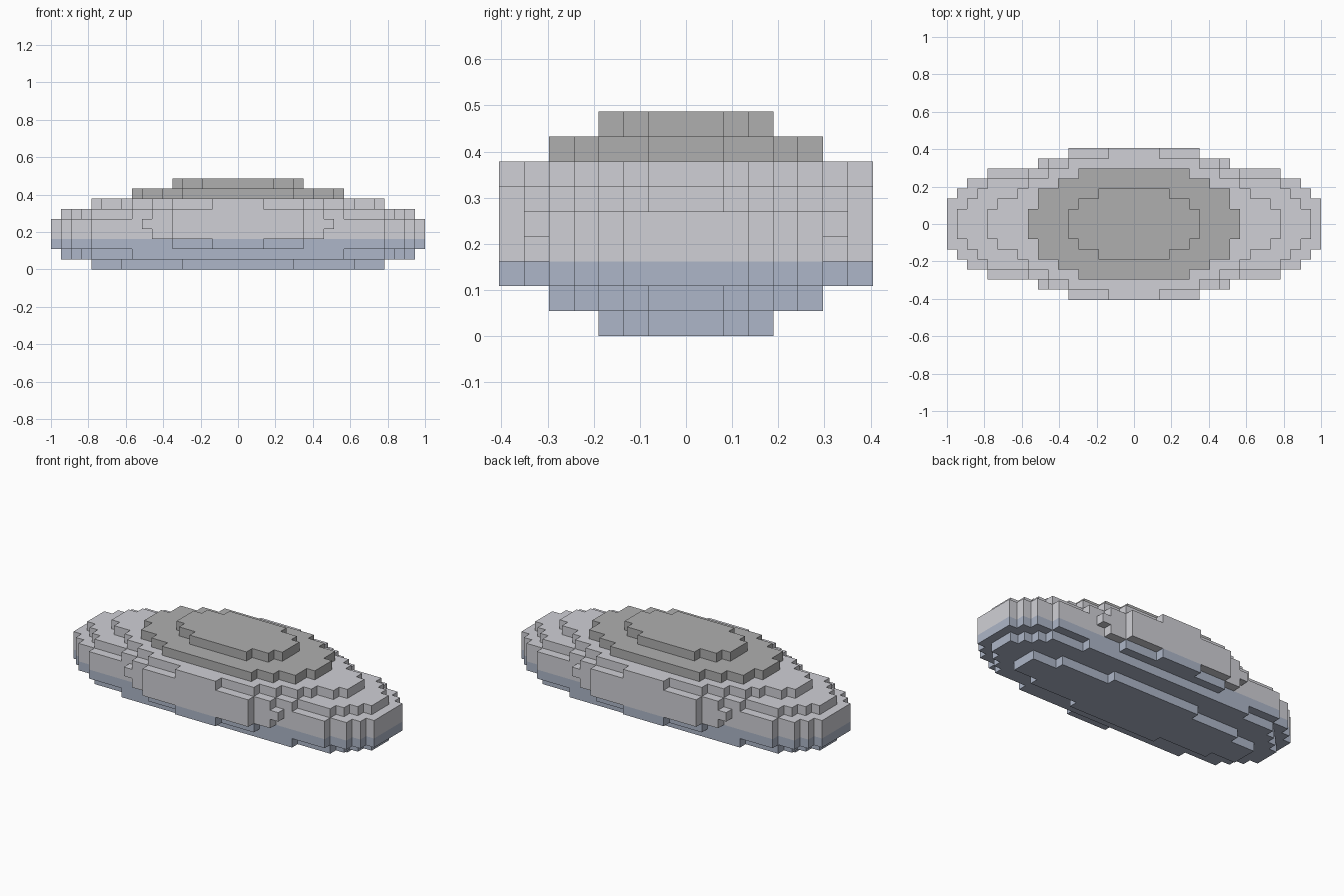
import bpy
import bmesh

cube = bpy.data.objects.get("Cube")
if cube:
    bpy.data.objects.remove(cube, do_unlink=True)

UNIT = 2 / 37  # one block; the model is 37 blocks long


def material(name, rgb):
    mat = bpy.data.materials.new(name)
    mat.use_nodes = True
    mat.diffuse_color = (*rgb, 1)
    mat.node_tree.nodes["Principled BSDF"].inputs["Base Color"].default_value = (*rgb, 1)
    return mat


def stepped_outline(widths):
    """Half width of each row, counted out from the middle row -> closed stepped oval."""
    quarter = []
    for row, w in enumerate(widths):
        if row and w != widths[row - 1]:
            quarter += [(widths[row - 1], row - 0.5), (w, row - 0.5)]
    quarter.append((widths[-1], len(widths) - 0.5))
    half = quarter + [(-x, y) for x, y in reversed(quarter)]
    return half + [(-x, -y) for x, y in half]


def stack(name, mat, layers):
    """One object from stepped slabs: (bottom, top, row widths), in blocks."""
    bm = bmesh.new()
    for bottom, top, widths in layers:
        verts = [bm.verts.new((x * UNIT, y * UNIT, bottom * UNIT))
                 for x, y in stepped_outline(widths)]
        base = bm.faces.new(verts)
        geom = bmesh.ops.extrude_face_region(bm, geom=[base], use_keep_orig=True)["geom"]
        raised = [g for g in geom if isinstance(g, bmesh.types.BMVert)]
        bmesh.ops.translate(bm, verts=raised, vec=(0, 0, (top - bottom) * UNIT))
    bmesh.ops.recalc_face_normals(bm, faces=bm.faces)
    mesh = bpy.data.meshes.new(name)
    bm.to_mesh(mesh)
    bm.free()
    mesh.materials.append(mat)
    obj = bpy.data.objects.new(name, mesh)
    bpy.context.collection.objects.link(obj)
    return obj


# Row widths shared by several slabs
core = [18.5, 18.5, 18.5, 17.5, 16.5, 14.5]
shoulder = [17.5, 17.5, 16.5, 15.5, 14.5, 10.5]

# Blue underside, widening upwards
stack("lower_hull", material("blue_grey", (0.42, 0.47, 0.58)), [
    (0, 1, [14.5, 14.5, 11.5, 5.5]),
    (1, 2, shoulder),
    (2, 3, core + [6.5, 2.5]),
])

# Pale middle body with a small nub at each end of the side panels
stack("middle_body", material("pale_grey", (0.63, 0.63, 0.67)), [
    (3, 4, core + [8.5, 6.5]),
    (4, 5, core + [9.5, 6.5]),
    (5, 6, shoulder + [8.5, 6.5]),
    (6, 7, [14.5, 14.5, 13.5, 11.5, 10.5, 8.5, 6.5, 2.5]),
])

# Grey stepped cap
stack("top_cap", material("mid_grey", (0.43, 0.43, 0.43)), [
    (7, 8, [10.5, 10.5, 9.5, 9.5, 7.5, 5.5]),
    (8, 9, [6.5, 6.5, 5.5, 3.5]),
])
